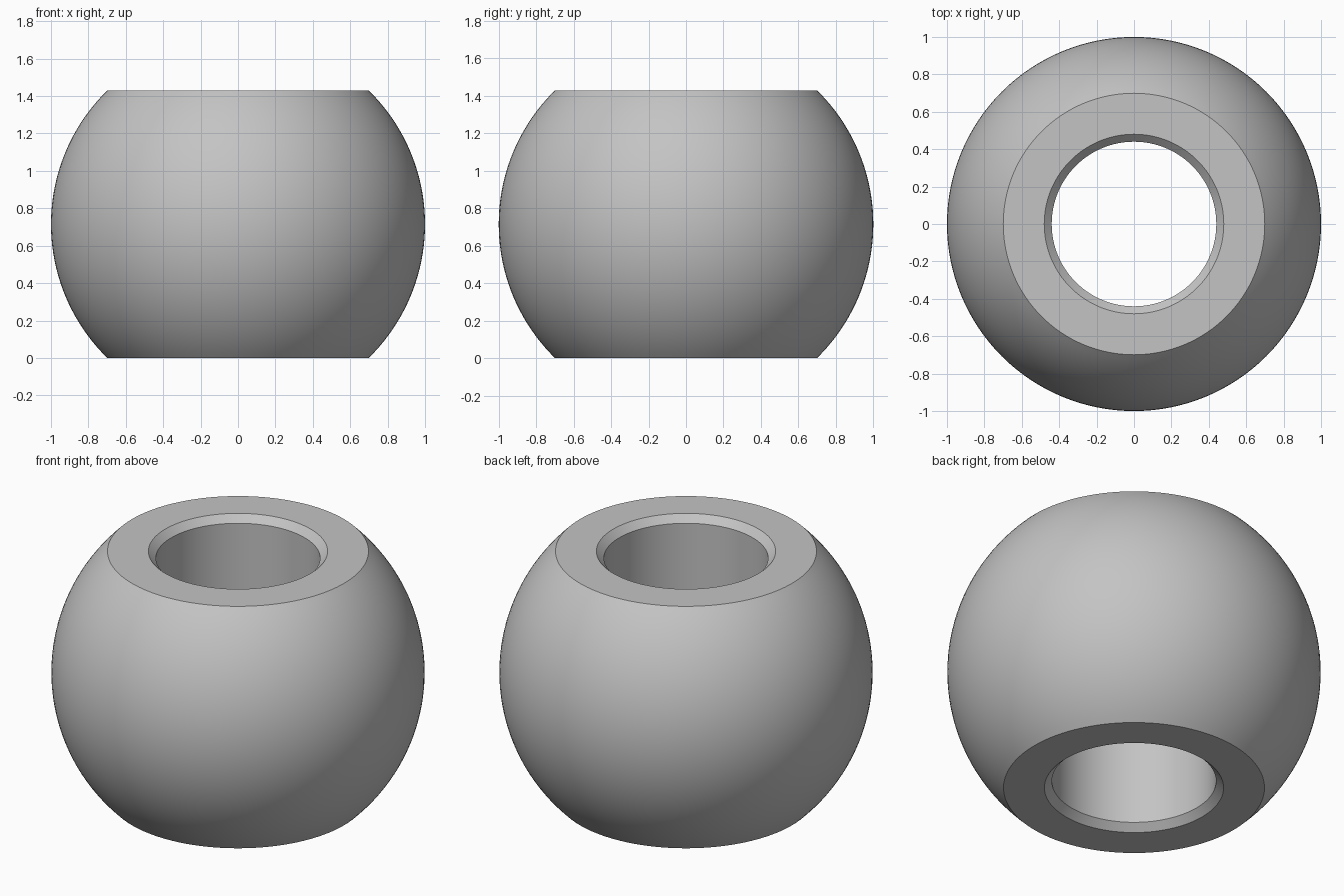
import bpy, bmesh, math

old = bpy.data.objects.get("Cube")
if old:
    bpy.data.objects.remove(old, do_unlink=True)

RADIUS, HALF = 1.0, 0.715        # ball radius, half height between the flats
BORE, CHAMFER = 0.44, 0.04       # hole radius and edge bevel
SIDES, RINGS = 128, 40

# Single grey material
grey = bpy.data.materials.new("plain_grey")
grey.use_nodes = True
colour = (0.55, 0.55, 0.55, 1)
grey.diffuse_color = colour
grey.node_tree.nodes["Principled BSDF"].inputs["Base Color"].default_value = colour

# Closed half profile: outer arc from bottom to top, then down the chamfered bore
limit = math.asin(HALF / RADIUS)
angles = [limit * (2 * i / RINGS - 1) for i in range(RINGS + 1)]
profile = [(RADIUS * math.cos(a), HALF + RADIUS * math.sin(a)) for a in angles]
top = 2 * HALF
profile += [(BORE + CHAMFER, top), (BORE, top - CHAMFER),
            (BORE, CHAMFER), (BORE + CHAMFER, 0)]

# Spin the profile around z
bm = bmesh.new()
verts = [bm.verts.new((r, 0, z)) for r, z in profile]
edges = [bm.edges.new((v, verts[i - 1])) for i, v in enumerate(verts)]
bmesh.ops.spin(bm, geom=verts + edges, cent=(0, 0, 0), axis=(0, 0, 1),
               angle=math.tau, steps=SIDES)
bmesh.ops.remove_doubles(bm, verts=bm.verts[:], dist=0.0001)
bmesh.ops.recalc_face_normals(bm, faces=bm.faces[:])

mesh = bpy.data.meshes.new("bored_ball")
bm.to_mesh(mesh)
bm.free()
mesh.materials.append(grey)
ball = bpy.data.objects.new("bored_ball", mesh)
bpy.context.collection.objects.link(ball)

# Smooth curved walls, keep the rims sharp
bpy.ops.object.select_all(action="DESELECT")
ball.select_set(True)
bpy.context.view_layer.objects.active = ball
bpy.ops.object.shade_smooth_by_angle(angle=math.radians(30))
